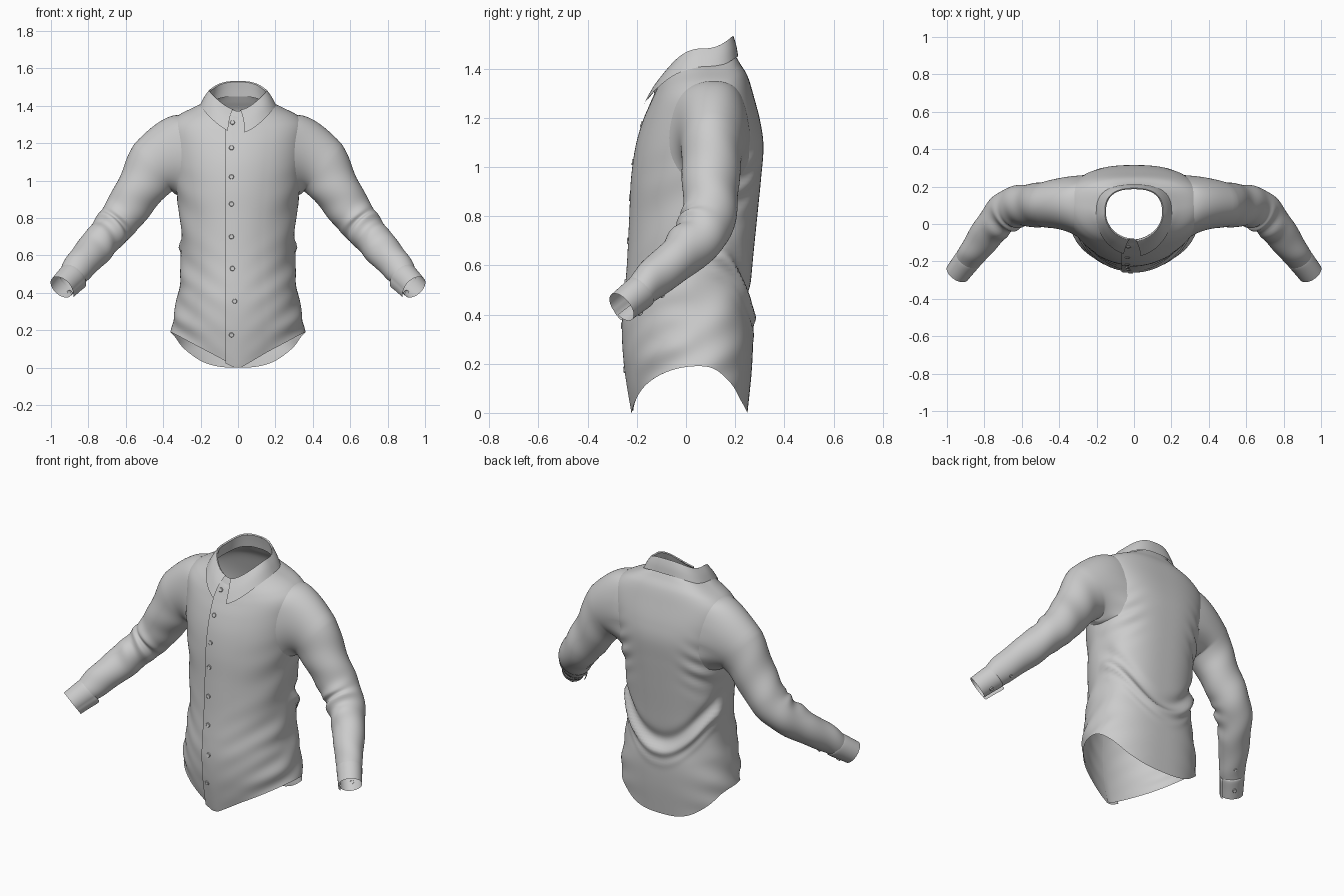
import bpy, bmesh
from math import sin, cos, asin, pi, exp, copysign
from mathutils import Vector
from mathutils.bvhtree import BVHTree

if "Cube" in bpy.data.objects:
    bpy.data.objects.remove(bpy.data.objects["Cube"])


def spline(keys, t):
    """Catmull-Rom interpolation through a list of tuples."""
    i = min(int(t), len(keys) - 2)
    f = t - i
    a, b, c, d = (keys[max(0, min(len(keys) - 1, i + j))] for j in (-1, 0, 1, 2))
    return [q + 0.5 * f * (r - p + f * (2 * p - 5 * q + 4 * r - s + f * (3 * (q - r) + s - p)))
            for p, q, r, s in zip(a, b, c, d)]


def samples(keys, per):
    return [spline(keys, i / per) for i in range((len(keys) - 1) * per + 1)]


def loft(name, rows, mirror=False, skip=None):
    """Skin equal-length rows of points as one open sheet of cloth."""
    bm = bmesh.new()
    grid = [[bm.verts.new(p) for p in row] for row in rows]
    for a, b in zip(grid, grid[1:]):
        for j in range(len(a) - 1):
            quad = (a[j], a[j + 1], b[j + 1], b[j])
            if not (skip and skip(sum((v.co for v in quad), Vector()) / 4)):
                bm.faces.new(quad)
    bmesh.ops.delete(bm, geom=[v for v in bm.verts if not v.link_faces], context='VERTS')
    bmesh.ops.remove_doubles(bm, verts=bm.verts, dist=1e-5)
    return finish(name, bm, mirror)


def finish(name, bm, mirror=False):
    me = bpy.data.meshes.new(name)
    bm.to_mesh(me)
    bm.free()
    ob = bpy.data.objects.new(name, me)
    bpy.context.collection.objects.link(ob)
    if mirror:
        ob.modifiers.new("mirror", 'MIRROR').use_mirror_merge = False
    for o in bpy.context.selected_objects:
        o.select_set(False)
    ob.select_set(True)
    bpy.context.view_layer.objects.active = ob
    bpy.ops.object.shade_smooth_by_angle(angle=0.9)
    return ob


def button(name, loc, normal, mirror=False, r=0.013):
    """Small dished disc facing along normal."""
    bm = bmesh.new()
    q = Vector(normal).to_track_quat('Z', 'Y')
    prof = [(r, -0.005), (r, 0.002), (r * 0.85, 0.004), (r * 0.6, 0.003)]
    rings = [[bm.verts.new(Vector(loc) + q @ Vector((a * cos(k * pi / 8), a * sin(k * pi / 8), h)))
              for k in range(16)] for a, h in prof]
    for a, b in zip(rings, rings[1:]):
        for k in range(16):
            bm.faces.new((a[k], a[(k + 1) % 16], b[(k + 1) % 16], b[k]))
    bm.faces.new(rings[-1])
    finish(name, bm, mirror)


def ring_point(k, th, d=0.0, fe=1.3):
    """Point on a body ring: z front/side/back, half width, y front/back, y centre."""
    zf, zs, zb, hx, yf, yb, yc = k[:7]
    c, s = cos(th), sin(th)
    e = 1.0 if s < 0 else 0.78
    w = abs(c) ** (fe if s < 0 else 2.2)
    half = (yc - yf) if s < 0 else (yb - yc)
    return Vector(((hx + d) * copysign(abs(c) ** e, c),
                   yc + (half + d) * copysign(abs(s) ** e, s),
                   zs * w + (zf if s < 0 else zb) * (1 - w)))


# Body: rings from hem to neckline, front edge overlapping at the placket
BODY = [
    (.0, .19, .00, .358, -.215, .25, .05),
    (.18, .27, .18, .345, -.245, .268, .05),
    (.33, .37, .33, .325, -.255, .272, .05),
    (.45, .46, .45, .312, -.248, .26, .05),
    (.60, .60, .60, .303, -.235, .27, .05),
    (.80, .80, .80, .310, -.225, .29, .05),
    (.95, .95, .95, .332, -.218, .305, .06),
    (1.08, 1.08, 1.08, .352, -.20, .315, .07),
    (1.18, 1.20, 1.18, .368, -.172, .303, .09),
    (1.25, 1.29, 1.29, .370, -.143, .275, .10),
    (1.29, 1.345, 1.37, .325, -.125, .25, .10),
    (1.32, 1.39, 1.42, .24, -.112, .22, .09),
    (1.34, 1.425, 1.46, .165, -.10, .197, .06)]


def folds(p, th):
    """Draped pouch across the back and soft diagonal creases at the sides."""
    c, s = cos(th), sin(th)
    fade = max(0, min(1, (1.1 - p.z) / .3))
    low = max(0, min(1, (.75 - p.z) / .3))
    d = .004 * c * c * sin(36 * p.z - 20 * p.y + 3 * sin(5 * p.z)) * fade
    d += .003 * abs(c) * sin(48 * p.z - 34 * abs(p.x)) * low * (s < 0) * min(1, -3 * s)
    if s > 0:
        w = p.z - (.39 + 2.9 * p.x ** 2)
        d += min(1, 4 * s) * (.02 * exp(-(w / .03) ** 2) - .016 * exp(-((w - .07) / .04) ** 2)
                              + .004 * exp(-((w + .075) / .022) ** 2))
        # short creases fanning from the back of each armhole
        d += .006 * exp(-((abs(p.x) - .25) / .07) ** 2 - ((p.z - .95) / .13) ** 2) * \
            sin(60 * (p.z + .6 * abs(p.x)))
    return d


rows = []
for i, k in enumerate(samples(BODY, 9)):
    t0, t1 = -pi / 2 - asin(.065 / k[3]), 3 * pi / 2 + asin(.02 / k[3])
    row = []
    for j in range(145):
        th = t0 + (t1 - t0) * j / 144
        fe = 1.0 + .3 * min(1, i / 18)
        d = folds(ring_point(k, th), th) + .008 * max(0, 1 - j / 14)
        p = ring_point(k, th, d, fe)
        p.z -= .012 * max(0, 1 - i / 9) * max(0, 1 - j / 14)
        p.z = max(p.z, 0)
        row.append(p)
    rows.append(row)
body = loft("shirt_body", rows,
            skip=lambda p: abs(p.x) > .22 and ((p.y - .12) / .12) ** 2 + ((p.z - 1.13) / .16) ** 2 < 1)
surface = BVHTree.FromPolygons([v.co for v in body.data.vertices],
                               [p.vertices for p in body.data.polygons])

# Collar: upright stand, then the folded leaf ending in two points
def collar(name, keys, per):
    rows = []
    for k in samples(keys, per):
        t0 = -pi / 2 + asin(k[7] / k[3])
        t1 = 3 * pi / 2 + asin(k[8] / k[3])
        rows.append([ring_point(k, t0 + (t1 - t0) * j / 80, .006 * max(0, 1 - j / 8), 1.7)
                     for j in range(81)])
    loft(name, rows)


collar("collar_stand", [
    (1.325, 1.405, 1.45, .165, -.102, .197, .06, -.045, .01),
    (1.350, 1.44, 1.49, .157, -.090, .192, .06, -.040, .01),
    (1.372, 1.475, 1.527, .150, -.078, .186, .06, -.025, .0)], 4)
collar("collar_leaf", [
    (1.25, 1.402, 1.45, .205, -.168, .212, .06, .035, -.055),
    (1.32, 1.445, 1.492, .182, -.130, .205, .06, .028, -.045),
    (1.370, 1.477, 1.528, .160, -.092, .194, .06, .015, -.03),
    (1.376, 1.481, 1.532, .155, -.084, .190, .06, .012, -.026),
    (1.372, 1.475, 1.527, .150, -.078, .186, .06, .010, -.02)], 4)

# Front buttons, set on the placket line
front = samples(BODY, 40)
for i, (x, z) in enumerate([(-.03, 1.31), (-.035, 1.175), (-.035, 1.02), (-.035, .875),
                            (-.035, .70), (-.03, .53), (-.018, .355), (-.035, .175)]):
    n = min(range(1, len(front) - 1), key=lambda m: abs(front[m][0] - z))
    dz, dy = front[n + 1][0] - front[n - 1][0], front[n + 1][4] - front[n - 1][4]
    button(f"front_button_{i + 1}", (x, front[n][4] - .006, z), (0, -dz, dy))

# Sleeves: centre, radii and ring direction along the bent arm
SLEEVE = [
    (.30, .12, 1.14, .185, .215, 1, 0, -.1),
    (.375, .115, 1.14, .140, .215, 1, 0, -.15),
    (.46, .105, 1.06, .125, .158, .75, 0, -.65),
    (.54, .10, .93, .115, .125, .58, 0, -.81),
    (.62, .095, .81, .110, .112, .56, -.1, -.80),
    (.69, .06, .725, .108, .100, .58, -.5, -.65),
    (.77, -.03, .63, .090, .094, .52, -.62, -.58),
    (.85, -.14, .54, .076, .084, .5, -.65, -.57),
    (.90, -.205, .475, .062, .068, .5, -.65, -.57)]


def sleeve_row(q):
    o, u, v = frame(k := spline(SLEEVE, q))
    row = []
    for j in range(65):
        a = 2 * pi * j / 64
        bend = exp(-((q - 5) / .9) ** 2) * max(0, -cos(a) * .8 + .3)
        m = 1 + .08 * bend * sin(8 * q + 1.5 * sin(a)) + .02 * sin(5 * q + 2 * a) * min(1, max(0, q - 1.5))
        row.append(o + u * k[3] * m * cos(a) + v * k[4] * m * sin(a))
    return row


def frame(k):
    t = Vector(k[5:8]).normalized()
    u = (Vector((0, 1, 0)) - t * t.y).normalized()
    return Vector(k[:3]), u, t.cross(u)


# the shoulder end flares out and lies on the body, easing into the arm
rows = []
seat = []
for p in sleeve_row(0):
    hit, n, _, _ = surface.find_nearest(p)
    seat.append(hit + n * .001)
for i in range(12):
    t = i / 12
    rows.append([a * (1 - t) ** 2 + b * 2 * t * (1 - t) + c * t * t
                 for a, b, c in zip(seat, sleeve_row(1), sleeve_row(1.9))])
rows += [sleeve_row(1.9 + 6.1 * i / 60) for i in range(61)]
loft("sleeves", rows, mirror=True)

# Cuffs: wrapped bands whose free end stands proud as a small tab
CUFF = [(.878, -.178, .497, .064, .070, .5, -.65, -.57),
        (.885, -.187, .490, .069, .075, .5, -.65, -.57),
        (.915, -.225, .460, .067, .072, .5, -.65, -.57),
        (.943, -.262, .430, .065, .069, .5, -.65, -.57)]
rows = []
for k in samples(CUFF, 4):
    o, u, v = frame(k)
    row = []
    for j in range(61):
        a = -1.9 + (2 * pi + .3) * j / 60
        m = 1 + .2 * max(0, (j - 54) / 6) - .06 * max(0, 1 - j / 8)
        row.append(o + u * k[3] * m * cos(a) + v * k[4] * m * sin(a))
    rows.append(row)
loft("cuffs", rows, mirror=True)

# Cuff and sleeve-slit buttons
for name, k, r in (("cuff_buttons", CUFF[2], .012), ("slit_buttons", SLEEVE[7], .009)):
    o, u, v = frame(k)
    n = u * cos(-.7) + v * sin(-.7)
    button(name, o + u * k[3] * cos(-.7) + v * k[4] * sin(-.7) + n * .002, n, True, r)
